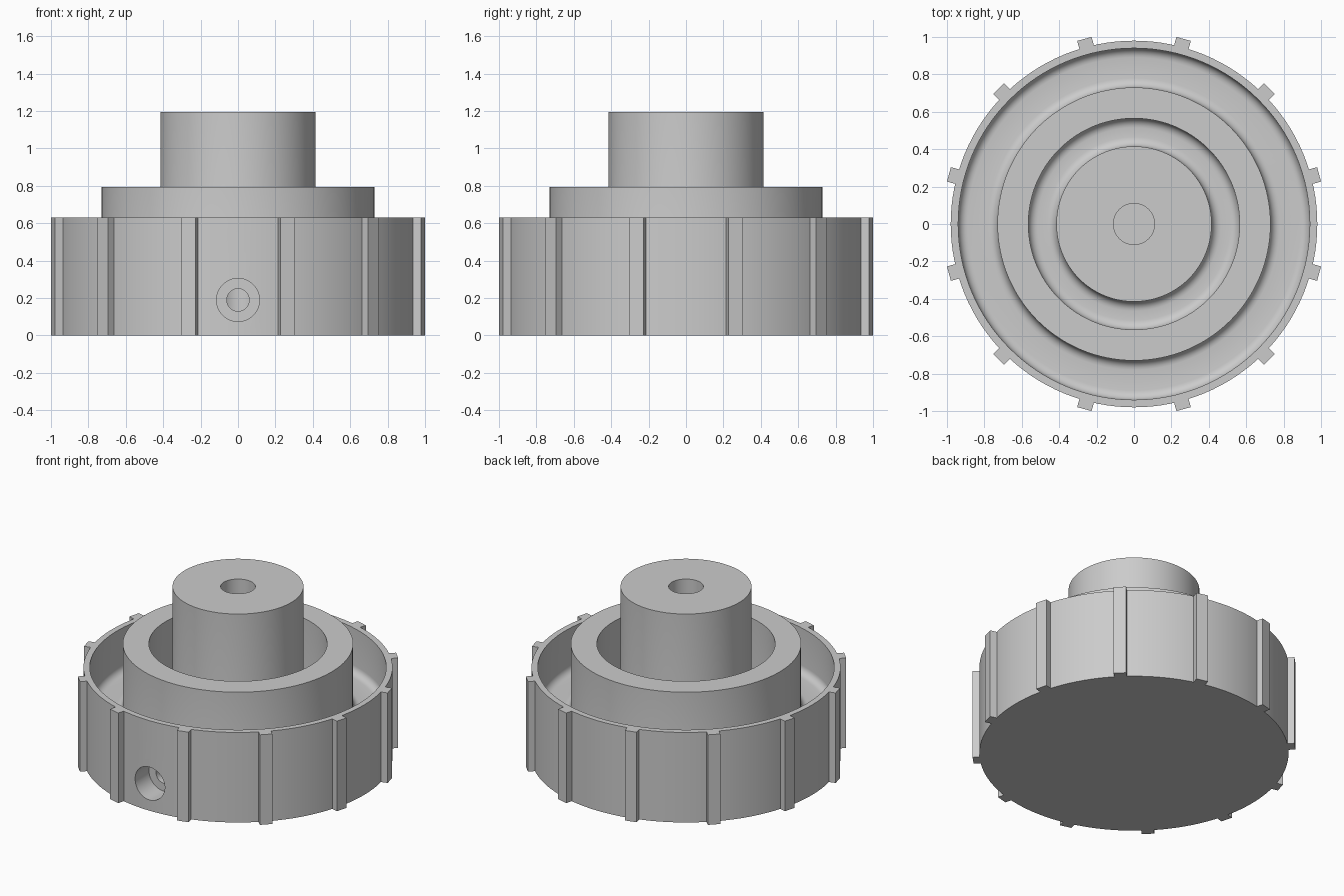
import bpy, bmesh
from math import pi, sin, cos, radians
from mathutils import Matrix, Vector

old = bpy.data.objects.get("Cube")
if old:
    bpy.data.objects.remove(old, do_unlink=True)

# One plain grey material
grey = bpy.data.materials.new("plain grey")
grey.use_nodes = True
colour = (0.6, 0.6, 0.6, 1)
grey.diffuse_color = colour
grey.node_tree.nodes["Principled BSDF"].inputs["Base Color"].default_value = colour


def make_object(name, bm):
    bmesh.ops.recalc_face_normals(bm, faces=bm.faces)
    mesh = bpy.data.meshes.new(name)
    bm.to_mesh(mesh)
    bm.free()
    obj = bpy.data.objects.new(name, mesh)
    bpy.context.collection.objects.link(obj)
    mesh.materials.append(grey)
    return obj


def lathe(name, profile, steps):
    """Revolve (radius, height) points, both ends on the axis, around z."""
    bm = bmesh.new()
    verts = [bm.verts.new((r, 0, z)) for r, z in profile]
    edges = [bm.edges.new(pair) for pair in zip(verts, verts[1:])]
    bmesh.ops.spin(bm, geom=verts + edges, cent=(0, 0, 0), axis=(0, 0, 1),
                   angle=2 * pi, steps=steps, use_merge=True)
    bmesh.ops.remove_doubles(bm, verts=bm.verts, dist=0.0001)
    return make_object(name, bm)


def groove(inner, outer, floor, fillet, steps=6):
    """Rounded bottom corners of an annular groove, from outside to inside."""
    turns = [pi / 2 * i / steps for i in range(steps + 1)]
    right = [(outer - fillet + fillet * cos(a), floor + fillet - fillet * sin(a)) for a in turns]
    left = [(inner + fillet - fillet * sin(a), floor + fillet - fillet * cos(a)) for a in turns]
    return right + left


# Main body: rim, middle ring and central hub with a blind bore
RIM_Z, RING_Z, HUB_Z, FLOOR_Z = 0.63, 0.795, 1.195, 0.32
profile = [(0, 0), (0.98, 0), (0.98, RIM_Z), (0.94, RIM_Z)]
profile += groove(0.73, 0.94, FLOOR_Z, 0.05)
profile += [(0.73, RING_Z), (0.565, RING_Z)]
profile += groove(0.415, 0.565, FLOOR_Z, 0.05)
profile += [(0.415, HUB_Z), (0.11, HUB_Z), (0.11, 0.06), (0, 0.06)]
body = lathe("knob_body", profile, 128)

# Stepped screw hole from the front into the bore
cutter = lathe("screw_hole_cutter",
               [(0, 0), (0.06, 0), (0.06, 0.82), (0.115, 0.82), (0.115, 1.1), (0, 1.1)], 48)
cutter.matrix_world = Matrix.Translation((0, 0, 0.19)) @ Matrix.Rotation(pi / 2, 4, "X")
cutter.hide_render = True
cut = body.modifiers.new("screw_hole", "BOOLEAN")
cut.operation = "DIFFERENCE"
cut.solver = "EXACT"
cut.object = cutter
bpy.ops.object.select_all(action="DESELECT")
bpy.context.view_layer.objects.active = body
body.select_set(True)
bpy.ops.object.modifier_apply(modifier=cut.name)
bpy.data.objects.remove(cutter, do_unlink=True)
bpy.ops.object.shade_smooth_by_angle(angle=radians(30))

# Twelve grip ribs around the rim
bm = bmesh.new()
size = Vector((0.065, 0.08, RIM_Z))
for i in range(12):
    place = (Matrix.Rotation(radians(15 + 30 * i), 4, "Z")
             @ Matrix.Translation((1.0245 - size.x / 2, 0, RIM_Z / 2))
             @ Matrix.Diagonal(size).to_4x4())
    bmesh.ops.create_cube(bm, size=1, matrix=place)
make_object("grip_ribs", bm)
